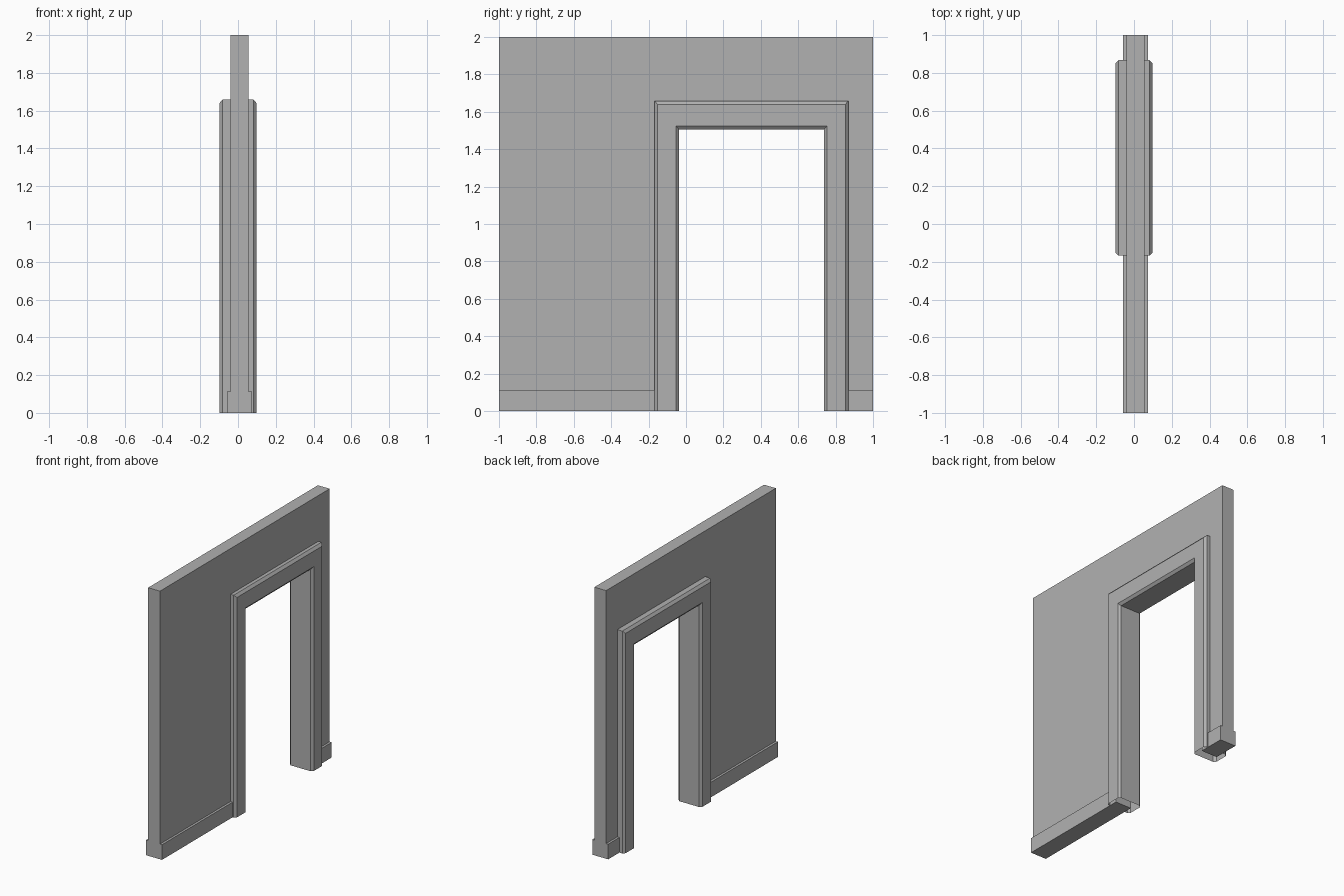
import bpy, bmesh

if "Cube" in bpy.data.objects:
    bpy.data.objects.remove(bpy.data.objects["Cube"])

OPEN_Y, OPEN_HALF, OPEN_TOP = 0.35, 0.453, 1.582   # doorway cut in the wall
HEAD_SCALE = 1.18                                  # casing is a little deeper over the door
WALL_X = (-0.041, 0.056)
BASE_X = (-0.058, 0.073)
BASE_H = 0.113

grey = bpy.data.materials.new("dark_grey")
grey.diffuse_color = (0.44, 0.44, 0.44, 1)
grey.use_nodes = True
grey.node_tree.nodes["Principled BSDF"].inputs["Base Color"].default_value = grey.diffuse_color


def finish(name, bm):
    bmesh.ops.recalc_face_normals(bm, faces=bm.faces)
    mesh = bpy.data.meshes.new(name)
    bm.to_mesh(mesh)
    bm.free()
    mesh.materials.append(grey)
    obj = bpy.data.objects.new(name, mesh)
    bpy.context.collection.objects.link(obj)
    return obj


def slab(name, outline, x_range):
    """Extrude a (y, z) outline through the given x range."""
    bm = bmesh.new()
    face = bm.faces.new([bm.verts.new((x_range[0], y, z)) for y, z in outline])
    res = bmesh.ops.extrude_face_region(bm, geom=[face], use_keep_orig=True)
    moved = [g for g in res["geom"] if isinstance(g, bmesh.types.BMVert)]
    bmesh.ops.translate(bm, verts=moved, vec=(x_range[1] - x_range[0], 0, 0))
    return finish(name, bm)


def arch_path(offset):
    """Doorway path, grown outwards by offset, with mitred corners."""
    left, right = OPEN_Y - OPEN_HALF - offset, OPEN_Y + OPEN_HALF + offset
    top = OPEN_TOP + offset * HEAD_SCALE
    return [(left, 0), (left, top), (right, top), (right, 0)]


# Wall with the doorway opening
y0, y1 = OPEN_Y - OPEN_HALF, OPEN_Y + OPEN_HALF
slab("wall", [(-1, 0), (-1, 2), (1, 2), (1, 0)] + arch_path(0)[::-1], WALL_X)

# Skirting on both sides of the doorway
for name, a, b in (("skirting_left", -1, y0), ("skirting_right", y1, 1)):
    slab(name, [(a, 0), (b, 0), (b, BASE_H), (a, BASE_H)], BASE_X)

# Door casing: chamfered hollow profile swept around the doorway, open at the floor
w, d, c = 0.065, 0.098, 0.016
profile = [(-w, -d + c), (-w + c, -d), (w - c, -d), (w, -d + c),
           (w, d - c), (w - c, d), (-w + c, d), (-w, d - c)]
bm = bmesh.new()
rails = [[bm.verts.new((x, y, z)) for y, z in arch_path(o)] for o, x in profile]
for i, rail in enumerate(rails):
    nxt = rails[(i + 1) % len(rails)]
    for k in range(3):
        bm.faces.new((rail[k], rail[k + 1], nxt[k + 1], nxt[k]))
finish("door_casing", bm)
